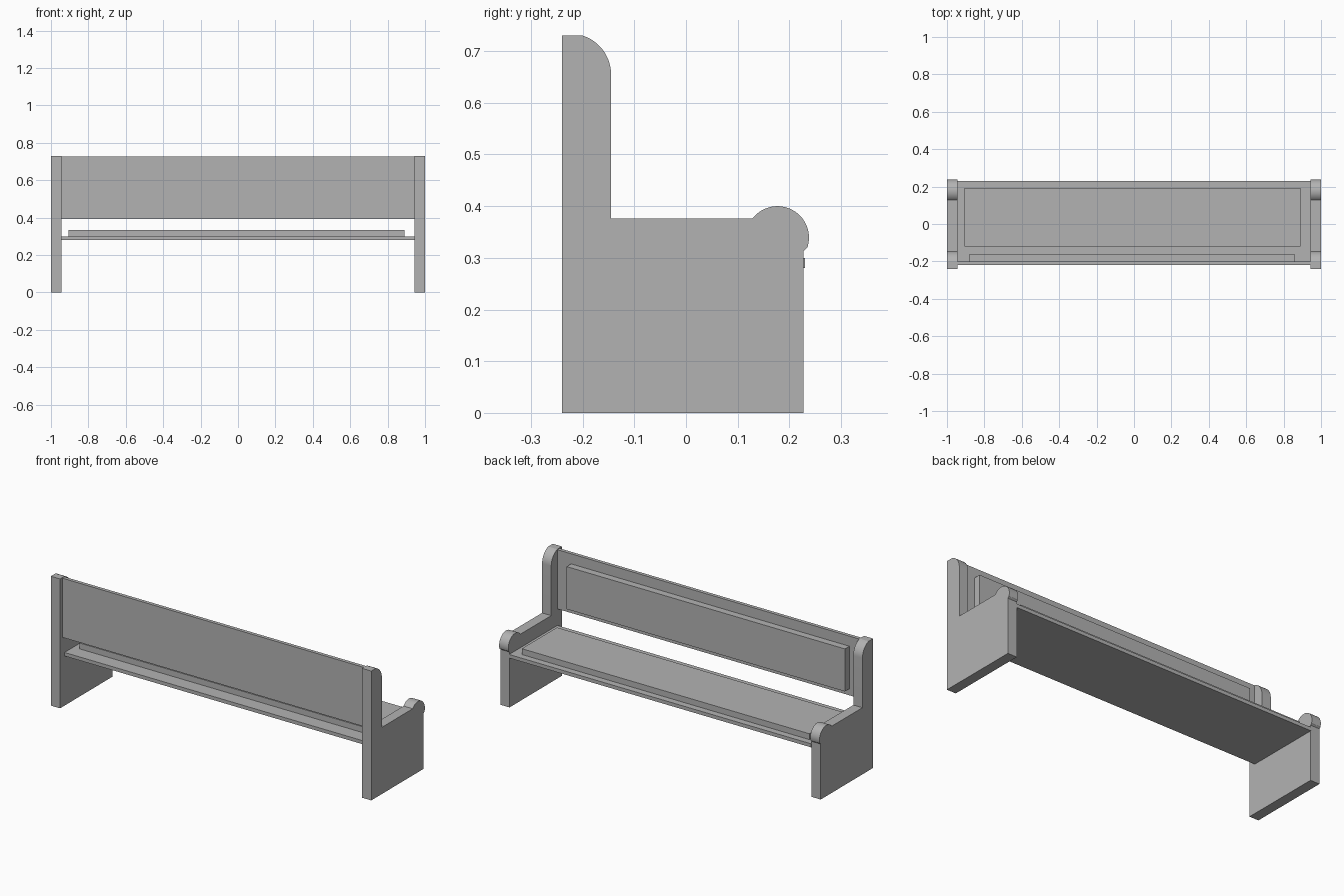
import bpy, bmesh
from math import radians, sin, cos

cube = bpy.data.objects.get("Cube")
if cube:
    bpy.data.objects.remove(cube, do_unlink=True)

grey = bpy.data.materials.new("plain grey")
grey.use_nodes = True
colour = (0.45, 0.45, 0.45, 1)
grey.diffuse_color = colour
grey.node_tree.nodes["Principled BSDF"].inputs["Base Color"].default_value = colour


def add_object(name, bm):
    bmesh.ops.recalc_face_normals(bm, faces=bm.faces)
    mesh = bpy.data.meshes.new(name)
    bm.to_mesh(mesh)
    bm.free()
    mesh.materials.append(grey)
    obj = bpy.data.objects.new(name, mesh)
    bpy.context.collection.objects.link(obj)
    return obj


def box(name, x, y, z):
    """Box between the given (low, high) limits."""
    bm = bmesh.new()
    bmesh.ops.create_cube(bm, size=1)
    for v in bm.verts:
        v.co = [lim[c > 0] for lim, c in zip((x, y, z), v.co)]
    return add_object(name, bm)


def arc(cy, cz, r, start, end, steps):
    angles = [radians(start + (end - start) * i / steps) for i in range(steps + 1)]
    return [(cy + r * cos(a), cz + r * sin(a)) for a in angles]


def end_panel(name, x0, x1, profile):
    bm = bmesh.new()
    face = bm.faces.new([bm.verts.new((x0, y, z)) for y, z in profile])
    new = bmesh.ops.extrude_face_region(bm, geom=[face])["geom"]
    verts = [g for g in new if isinstance(g, bmesh.types.BMVert)]
    bmesh.ops.translate(bm, vec=(x1 - x0, 0, 0), verts=verts)
    obj = add_object(name, bm)
    bpy.ops.object.select_all(action="DESELECT")
    obj.select_set(True)
    bpy.context.view_layer.objects.active = obj
    bpy.ops.object.shade_smooth_by_angle(angle=radians(20))


# End panels: rounded top of the back, rounded knob on the arm
profile = [(-0.24, 0), (0.227, 0), (0.227, 0.313)]
profile += arc(0.177, 0.339, 0.061, -18, 142, 20)
profile += [(-0.145, 0.376)]
profile += arc(-0.2236, 0.655, 0.0786, 0, 72.5, 12)
profile += [(-0.24, 0.73)]
end_panel("left_end_panel", 0.943, 1, profile)
end_panel("right_end_panel", -1, -0.943, profile)

# Seat and backrest boards
box("seat_board", (-0.943, 0.943), (-0.2, 0.23), (0.28, 0.3))
box("backrest_board", (-0.943, 0.943), (-0.22, -0.2), (0.393, 0.727))

# Pads
box("seat_pad", (-0.905, 0.89), (-0.12, 0.193), (0.3, 0.333))
box("backrest_pad", (-0.88, 0.857), (-0.2, -0.16), (0.43, 0.67))
